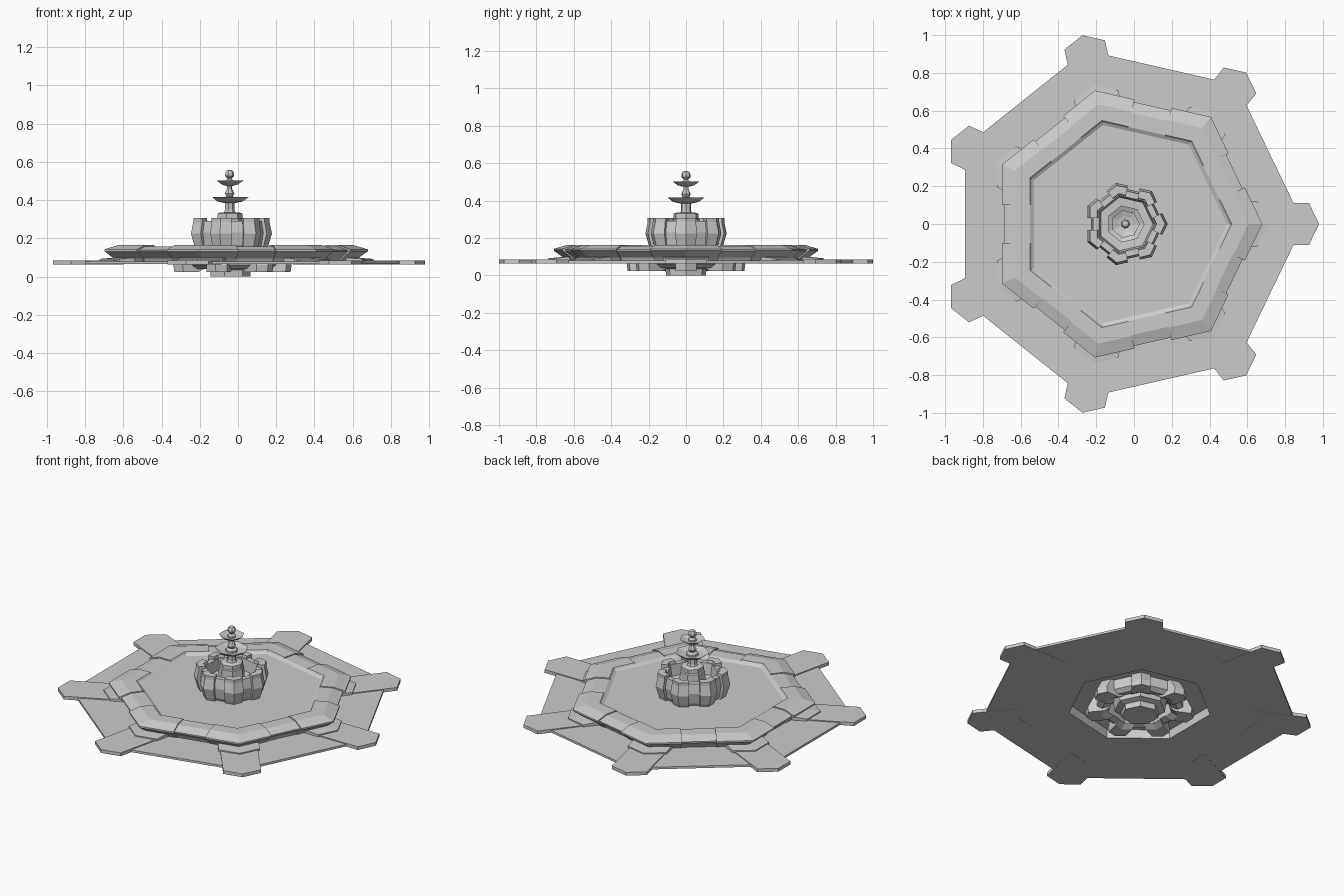
import bpy
from math import sin, cos, tan, pi

if "Cube" in bpy.data.objects:
    bpy.data.objects.remove(bpy.data.objects["Cube"])

N = 7
CX = -0.045          # heptagon centre, so the bounding box is centred
H = pi / N


def make(name, verts, faces):
    me = bpy.data.meshes.new(name)
    me.from_pydata([(x + CX, y, z) for x, y, z in verts], [], faces)
    import bmesh
    bm = bmesh.new()
    bm.from_mesh(me)
    bmesh.ops.remove_doubles(bm, verts=bm.verts, dist=1e-5)
    bmesh.ops.recalc_face_normals(bm, faces=bm.faces)
    bm.to_mesh(me)
    bm.free()
    ob = bpy.data.objects.new(name, me)
    bpy.context.collection.objects.link(ob)
    return ob


def turned(name, profile, ring=False):
    """Seven-sided turned part; ring=True joins the profile into a loop."""
    m = len(profile)
    verts = [(r * cos(2 * H * k), r * sin(2 * H * k), z)
             for k in range(N) for r, z in profile]
    faces = []
    for k in range(N):
        a, b = k * m, (k + 1) % N * m
        for i in range(m if ring else m - 1):
            j = (i + 1) % m
            faces.append((a + i, a + j, b + j, b + i))
    if not ring:
        faces.append([k * m for k in range(N)])
        faces.append([k * m + m - 1 for k in range(N)])
    return make(name, verts, faces)


def corner_blocks(name, profile, half_width=None, gap=None):
    """Blocks bent around each corner: a fixed width, or a fixed gap at mid-side."""
    m = len(profile)
    verts, faces = [], []
    for k in range(N):
        ca, sa = cos(2 * H * k), sin(2 * H * k)
        base = len(verts)
        for s in (-1, 0, 1):
            for r, z in profile:
                if s == 0:
                    x, y = r, 0
                elif half_width:
                    x, y = r - half_width * tan(H), s * half_width
                else:
                    a = r * cos(H)
                    x = a * cos(H) + gap * sin(H)
                    y = s * (a * sin(H) - gap * cos(H))
                verts.append((x * ca - y * sa, x * sa + y * ca, z))
        for sec in (0, 1):
            a = base + sec * m
            for i in range(m):
                j = (i + 1) % m
                faces.append((a + i, a + j, a + m + j, a + m + i))
        faces.append(range(base, base + m))
        faces.append(range(base + 2 * m, base + 3 * m))
    return make(name, verts, [tuple(f) for f in faces])


# ground slab with central opening, and the corner paving tabs
turned("base_slab", [(0.42, 0.065), (0.943, 0.065), (0.943, 0.079), (0.42, 0.079)], True)
corner_blocks("paving_tabs", [(0.72, 0.064), (1.025, 0.064), (1.025, 0.085), (0.72, 0.085)],
              half_width=0.11)

# pool rim, heavier corner copings and their footings
turned("pool_rim", [(0.42, 0.075), (0.65, 0.075), (0.66, 0.095), (0.71, 0.13), (0.71, 0.138),
                    (0.645, 0.158), (0.56, 0.158), (0.53, 0.142), (0.42, 0.142)], True)
corner_blocks("rim_copings", [(0.60, 0.08), (0.66, 0.08), (0.672, 0.095), (0.725, 0.132),
                              (0.725, 0.142), (0.65, 0.164), (0.562, 0.164), (0.545, 0.145)],
              gap=0.1)
corner_blocks("rim_footings", [(0.66, 0.075), (0.755, 0.075), (0.755, 0.092), (0.66, 0.10)],
              half_width=0.12)

# water sheet closing the opening
turned("pool_water", [(0.54, 0.122), (0.54, 0.146)])

# underside: hanging ring with corner blocks, and central foot
turned("under_ring", [(0.19, 0.05), (0.24, 0.04), (0.27, 0.06), (0.27, 0.125), (0.19, 0.125)], True)
corner_blocks("under_blocks", [(0.19, 0.045), (0.23, 0.025), (0.32, 0.025),
                               (0.325, 0.06), (0.29, 0.125), (0.19, 0.125)], half_width=0.055)
turned("under_foot", [(0.11, 0.0), (0.112, 0.035), (0.15, 0.045), (0.16, 0.125)])

# raised basin with corner buttresses
turned("basin", [(0.175, 0.14), (0.19, 0.165), (0.202, 0.23), (0.19, 0.29),
                 (0.155, 0.29), (0.145, 0.22), (0.06, 0.215)])
corner_blocks("basin_buttresses", [(0.16, 0.14), (0.195, 0.14), (0.205, 0.165), (0.223, 0.225),
                                   (0.21, 0.285), (0.21, 0.307), (0.165, 0.307),
                                   (0.155, 0.26)], gap=0.032)

# central pedestal and column
turned("pedestal", [(0.08, 0.21), (0.075, 0.30), (0.068, 0.305), (0.068, 0.33), (0.05, 0.336)])
turned("column", [(0.036, 0.33), (0.027, 0.345), (0.027, 0.385), (0.036, 0.395), (0.036, 0.41),
                  (0.018, 0.42), (0.026, 0.435), (0.018, 0.452), (0.014, 0.46), (0.014, 0.48),
                  (0.024, 0.49), (0.024, 0.5), (0.012, 0.51)])

# two shallow dishes
turned("lower_dish", [(0.03, 0.385), (0.07, 0.393), (0.10, 0.416), (0.07, 0.404), (0.03, 0.398)])
turned("upper_dish", [(0.02, 0.475), (0.045, 0.482), (0.075, 0.503), (0.045, 0.493), (0.02, 0.488)])

# finial
turned("finial", [(0.012, 0.50), (0.012, 0.512), (0.024, 0.525), (0.025, 0.54),
                  (0.017, 0.554), (0.007, 0.558)])
